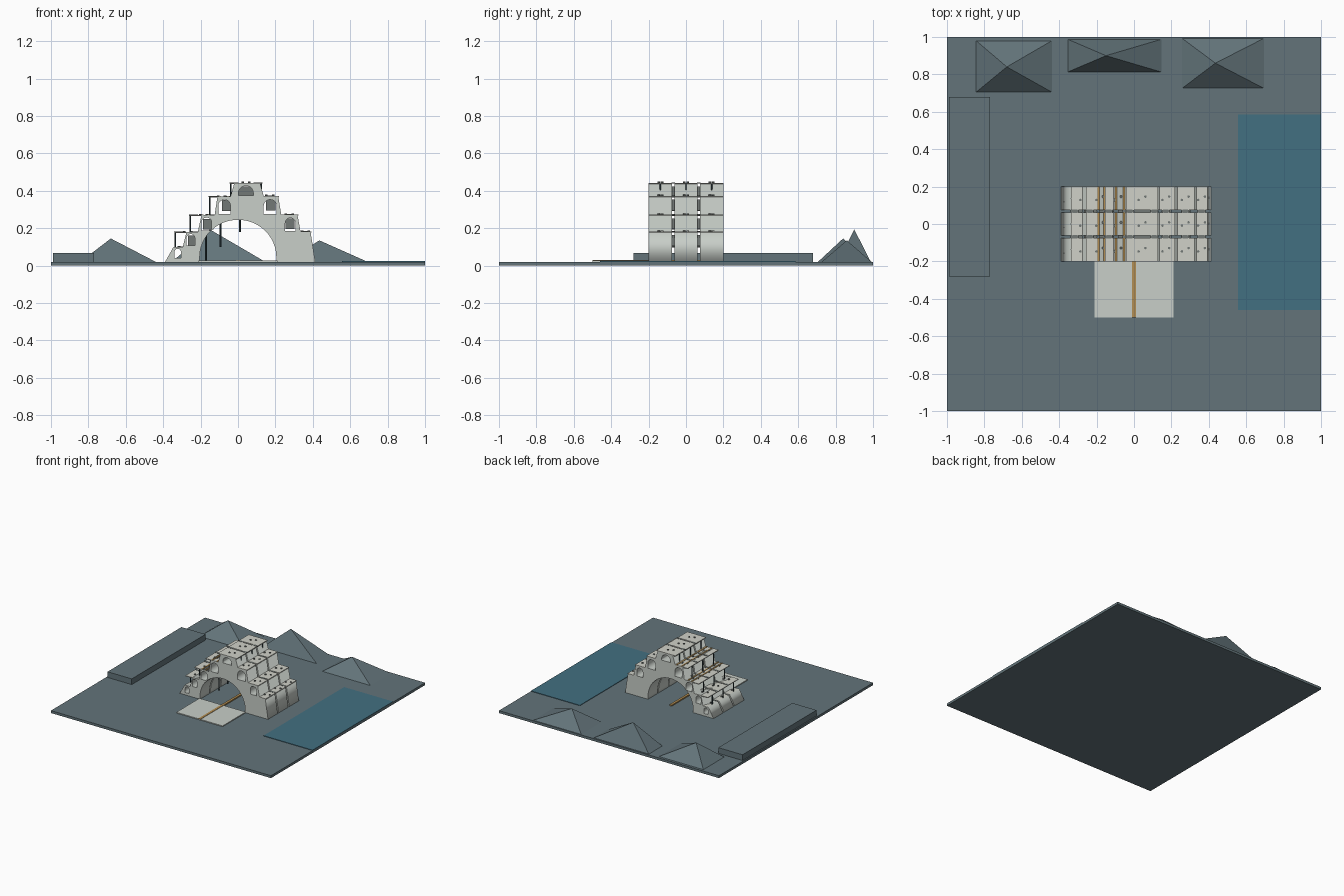
import bpy, bmesh, math

if "Cube" in bpy.data.objects:
    bpy.data.objects.remove(bpy.data.objects["Cube"])


def material(name, rgb):
    m = bpy.data.materials.new(name)
    m.diffuse_color = (*rgb, 1)
    m.use_nodes = True
    m.node_tree.nodes["Principled BSDF"].inputs["Base Color"].default_value = m.diffuse_color
    return m


SLATE = material("slate ground", (0.125, 0.175, 0.195))
STONE = material("pale stone", (0.58, 0.62, 0.58))
CREAM = material("cream roof", (0.63, 0.64, 0.58))
WATER = material("water blue", (0.055, 0.16, 0.22))
GOLD = material("gold strip", (0.45, 0.27, 0.085))
DARK = material("dark metal", (0.03, 0.055, 0.065))
GREY = material("joint grey", (0.17, 0.19, 0.18))


def mesh_object(name, verts, faces, mat):
    me = bpy.data.meshes.new(name)
    me.from_pydata(verts, [], faces)
    bm = bmesh.new()
    bm.from_mesh(me)
    bmesh.ops.recalc_face_normals(bm, faces=bm.faces)
    bm.to_mesh(me)
    bm.free()
    me.materials.append(mat)
    ob = bpy.data.objects.new(name, me)
    bpy.context.collection.objects.link(ob)
    return ob


def box(name, x, y, z, mat):
    verts = [(a, b, c) for a in x for b in y for c in z]
    faces = [(0, 1, 3, 2), (4, 6, 7, 5), (0, 4, 5, 1), (2, 3, 7, 6), (0, 2, 6, 4), (1, 5, 7, 3)]
    return mesh_object(name, verts, faces, mat)


def pyramid(name, x, y, apex):
    z = 0.015
    verts = [(x[0], y[0], z), (x[1], y[0], z), (x[1], y[1], z), (x[0], y[1], z), apex]
    mesh_object(name, verts, [(0, 1, 2, 3), (0, 1, 4), (1, 2, 4), (2, 3, 4), (3, 0, 4)], SLATE)


def cylinder(name, pos, rx, ry, h, mat, n=10):
    ring = [(rx * math.cos(i * math.tau / n), ry * math.sin(i * math.tau / n)) for i in range(n)]
    x, y, z = pos
    verts = [(x + a, y + b, z) for a, b in ring] + [(x + a, y + b, z + h) for a, b in ring]
    faces = [tuple(range(n)), tuple(range(n, 2 * n))]
    faces += [(i, (i + 1) % n, n + (i + 1) % n, n + i) for i in range(n)]
    return mesh_object(name, verts, faces, mat)


def extruded(name, loops, y, mat):
    """Fill x-z outlines (first outer, rest holes) and extrude between two y values."""
    cu = bpy.data.curves.new(name, 'CURVE')
    cu.dimensions = '2D'
    cu.fill_mode = 'BOTH'
    cu.extrude = (y[1] - y[0]) / 2
    for loop in loops:
        sp = cu.splines.new('POLY')
        sp.points.add(len(loop) - 1)
        for p, (x, z) in zip(sp.points, loop):
            p.co = (x, z, 0, 1)
        sp.use_cyclic_u = True
    tmp = bpy.data.objects.new(name, cu)
    bpy.context.collection.objects.link(tmp)
    bpy.context.view_layer.update()
    me = bpy.data.meshes.new_from_object(tmp.evaluated_get(bpy.context.evaluated_depsgraph_get()))
    bpy.data.objects.remove(tmp)
    me.materials.clear()
    me.materials.append(mat)
    ob = bpy.data.objects.new(name, me)
    ob.rotation_euler.x = math.pi / 2
    ob.location.y = (y[0] + y[1]) / 2
    bpy.context.collection.objects.link(ob)
    return ob


def window(cx, z0, w, h):
    r = w / 2
    arc = [(cx + r * math.cos(i * math.pi / 10), z0 + h - r + r * math.sin(i * math.pi / 10))
           for i in range(11)]
    return [(cx - r, z0), (cx + r, z0)] + arc


# Site
box("ground", (-1, 1), (-1, 1), (0, 0.02), SLATE)
box("water", (0.555, 1), (-0.46, 0.585), (0.018, 0.024), WATER)
box("long_block", (-0.99, -0.77), (-0.28, 0.68), (0.015, 0.067), SLATE)
pyramid("hill_left", (-0.85, -0.43), (0.70, 0.985), (-0.68, 0.84, 0.145))
pyramid("hill_middle", (-0.36, 0.155), (0.81, 0.99), (-0.15, 0.90, 0.193))
pyramid("hill_right", (0.25, 0.705), (0.72, 0.998), (0.435, 0.86, 0.135))
box("plaza", (-0.21, 0.21), (-0.5, -0.2), (0.018, 0.027), STONE)
box("plaza_strip", (-0.01, 0.01), (-0.5, 0.2), (0.018, 0.0295), GOLD)

# Stepped arch outline with open windows
outer = [(-0.39, 0.02), (-0.345, 0.10), (-0.295, 0.10), (-0.275, 0.18), (-0.215, 0.18),
         (-0.195, 0.27), (-0.125, 0.27), (-0.11, 0.37), (-0.04, 0.37), (-0.02, 0.44),
         (0.118, 0.44), (0.138, 0.37), (0.215, 0.37), (0.232, 0.27), (0.318, 0.27),
         (0.335, 0.18), (0.388, 0.18), (0.413, 0.02), (0.205, 0.02)]
outer += [(0.205 * math.cos(i * math.pi / 24), 0.045 + 0.2 * math.sin(i * math.pi / 24))
          for i in range(25)]
outer += [(-0.205, 0.02)]
windows = [window(*w) for w in (
    (-0.322, 0.04, 0.035, 0.05), (-0.253, 0.107, 0.045, 0.062), (-0.168, 0.187, 0.055, 0.07),
    (-0.073, 0.275, 0.065, 0.078), (0.042, 0.375, 0.08, 0.052), (0.172, 0.275, 0.07, 0.078),
    (0.28, 0.185, 0.055, 0.07))]

# Thin roof slabs, overhanging the terraces: x from, x to, top height
roofs = [(-0.345, -0.25, 0.10), (-0.338, -0.20, 0.18), (-0.257, -0.11, 0.27), (-0.155, -0.02, 0.37),
         (-0.042, 0.128, 0.443), (0.12, 0.22, 0.373), (0.225, 0.323, 0.273), (0.33, 0.392, 0.183)]
slices = [(-0.2, -0.075), (-0.0625, 0.0625), (0.075, 0.2)]

for s in slices:
    mid = (s[0] + s[1]) / 2
    extruded("arch_slice", [outer] + windows, s, STONE)
    for x0, x1, z in roofs:
        box("roof_slab", (x0, x1), s, (z - 0.006, z), CREAM)
        # Low roof vents
        for dy in (-0.018, 0.018):
            cylinder("roof_vent", ((x0 + x1) / 2 + dy, mid + dy / 2, z), 0.007, 0.007, 0.006, GREY, 8)
    # Gold strips along the left terraces
    for x, z in ((-0.19, 0.27), (-0.157, 0.27), (-0.096, 0.37), (-0.053, 0.37)):
        box("terrace_strip", (x - 0.005, x + 0.005), s, (z - 0.002, z + 0.003), GOLD)
    # Slim posts at the terrace edges
    for x, z0, z1 in ((-0.335, 0.10, 0.175), (-0.254, 0.18, 0.265),
                      (-0.152, 0.27, 0.365), (-0.039, 0.37, 0.438), (0.125, 0.37, 0.438)):
        cylinder("terrace_post", (x, mid, z0), 0.004, 0.004, z1 - z0, DARK, 8)

# Joints closing the gaps between slices
for y in (-0.06875, 0.06875):
    for x0, x1, z in roofs[1:]:
        box("gap_joint", (x0 + 0.07 if x0 < -0.1 else x0 + 0.03, x1 - 0.02), (y - 0.0063, y + 0.0063),
            (z - 0.078, z - 0.02), GREY)
    for x0, x1, z in roofs:
        for x in ([x0 + 0.02, x1 - 0.02] if x1 - x0 > 0.12 else [(x0 + x1) / 2]):
            cylinder("gap_cap", (x, y, z - 0.004), 0.024, 0.01, 0.006, GREY, 12)

# Posts hanging under the arch
for x, z0, z1 in ((-0.172, 0.025, 0.18), (-0.093, 0.10, 0.235), (0.01, 0.18, 0.25)):
    cylinder("arch_post", (x, 0, z0), 0.005, 0.005, z1 - z0, DARK, 8)
